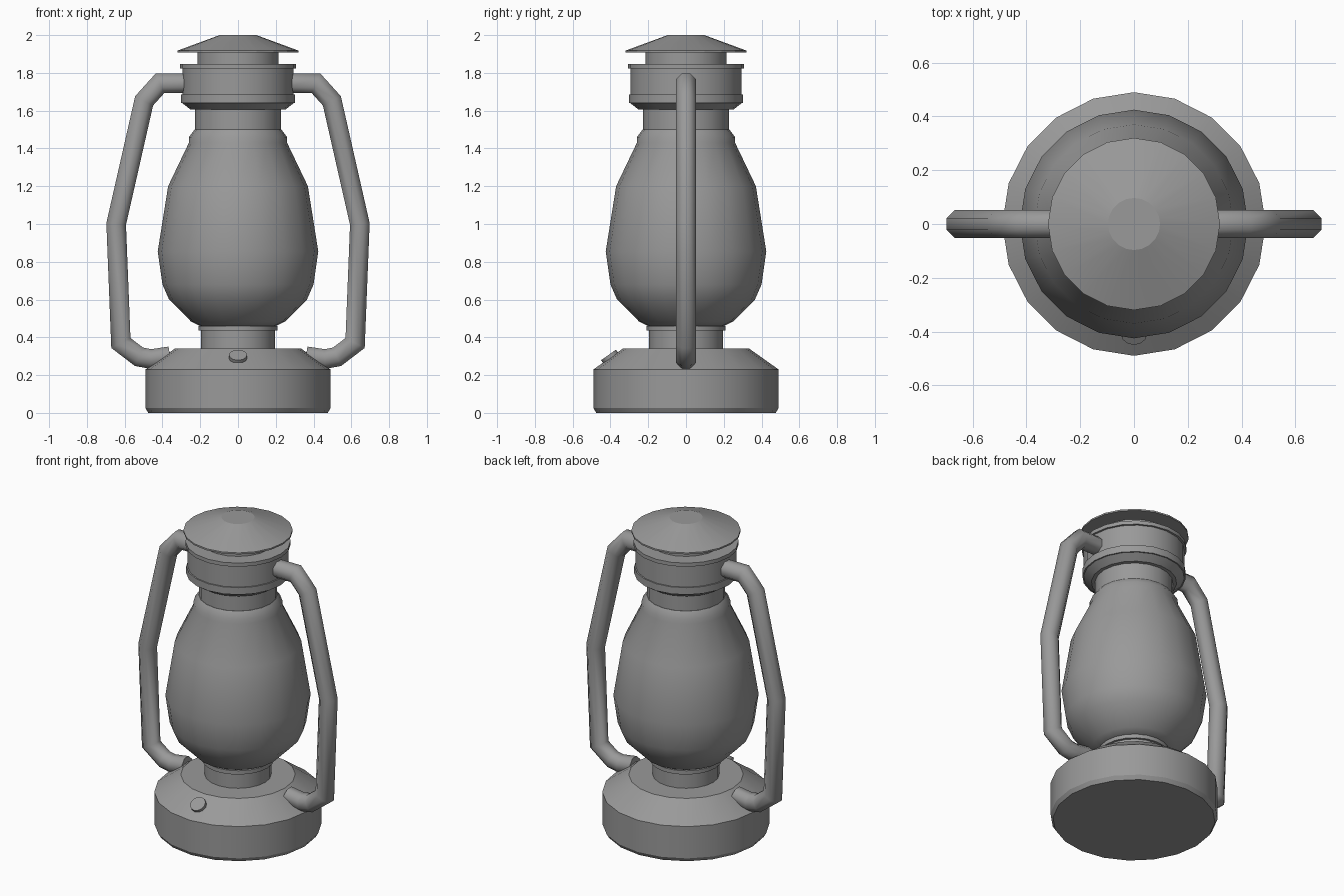
import bpy, bmesh, math
from mathutils import Vector

if "Cube" in bpy.data.objects:
    bpy.data.objects.remove(bpy.data.objects["Cube"])

grey = bpy.data.materials.new("plain_grey")
grey.use_nodes = True
GREY = (0.32, 0.32, 0.32, 1)
grey.diffuse_color = GREY
grey.node_tree.nodes["Principled BSDF"].inputs["Base Color"].default_value = GREY
SIDES = 20


def finish(name, bm, angle=30):
    bmesh.ops.recalc_face_normals(bm, faces=bm.faces)
    mesh = bpy.data.meshes.new(name)
    bm.to_mesh(mesh)
    bm.free()
    obj = bpy.data.objects.new(name, mesh)
    bpy.context.collection.objects.link(obj)
    mesh.materials.append(grey)
    bpy.ops.object.select_all(action='DESELECT')
    obj.select_set(True)
    bpy.context.view_layer.objects.active = obj
    bpy.ops.object.shade_smooth_by_angle(angle=math.radians(angle))
    return obj


def skin(bm, rings):
    """Bridge consecutive vertex rings and cap both ends."""
    n = len(rings[0])
    for a, b in zip(rings, rings[1:]):
        for i in range(n):
            j = (i + 1) % n
            bm.faces.new((a[i], a[j], b[j], b[i]))
    bm.faces.new(rings[0])
    bm.faces.new(rings[-1])


def lathe(name, profile, angle=30, sides=SIDES):
    bm = bmesh.new()
    rings = [[bm.verts.new((r * math.cos(t), r * math.sin(t), z))
              for t in (math.tau * i / sides for i in range(sides))]
             for r, z in profile]
    skin(bm, rings)
    return finish(name, bm, angle)


def tube(name, path, radius, sides=8):
    """Mitred tube along a path in the xz plane."""
    bm = bmesh.new()
    pts = [Vector((x, 0, z)) for x, z in path]
    rings = []
    for k, p in enumerate(pts):
        before = (p - pts[k - 1]).normalized() if k else None
        after = (pts[k + 1] - p).normalized() if k < len(pts) - 1 else None
        tangent = ((before or after) + (after or before)).normalized()
        stretch = 1 / tangent.dot(before or after)
        across = Vector((-tangent.z, 0, tangent.x)) * stretch
        rings.append([bm.verts.new(p + radius * (across * math.cos(t) + Vector((0, math.sin(t), 0))))
                      for t in (math.tau * (i + 0.5) / sides for i in range(sides))])
    skin(bm, rings)
    return finish(name, bm, 50)


# Fuel tank and burner
lathe("fuel_tank", [(0.475, 0), (0.49, 0.025), (0.49, 0.23), (0.335, 0.34)])
lathe("burner_neck", [(0.195, 0.33), (0.195, 0.45)])
lathe("burner_rim", [(0.21, 0.435), (0.21, 0.46)])

# Glass globe
lathe("globe", [(0.2, 0.46), (0.25, 0.485), (0.365, 0.6), (0.4, 0.68), (0.425, 0.855),
                (0.37, 1.2), (0.26, 1.43), (0.26, 1.46), (0.23, 1.5)], 45)

# Chimney, its bands and the vent lid
lathe("chimney_neck", [(0.228, 1.49), (0.228, 1.61)])
lathe("chimney", [(0.25, 1.605), (0.295, 1.64), (0.295, 1.835)])
lathe("lower_band", [(0.303, 1.64), (0.303, 1.685)])
lathe("upper_band", [(0.308, 1.822), (0.308, 1.846)])
lathe("vent_neck", [(0.215, 1.84), (0.215, 1.915)])
lathe("lid", [(0.32, 1.908), (0.32, 1.918), (0.097, 2.0)], 15)

# Side frame tubes
FRAME = [(0.25, 1.745), (0.413, 1.745), (0.497, 1.652), (0.645, 1.0),
         (0.62, 0.37), (0.524, 0.297), (0.46, 0.285), (0.36, 0.3)]
for side, sign in (("left", 1), ("right", -1)):
    tube(side + "_frame_tube", [(sign * x, z) for x, z in FRAME], 0.056)

# Filler cap on the sloping front of the tank
cap = lathe("filler_cap", [(0.048, -0.02), (0.048, 0.018)], 30, 12)
cap.location = (0, -0.4, 0.292)
cap.rotation_euler.x = math.atan2(0.11, 0.155)
